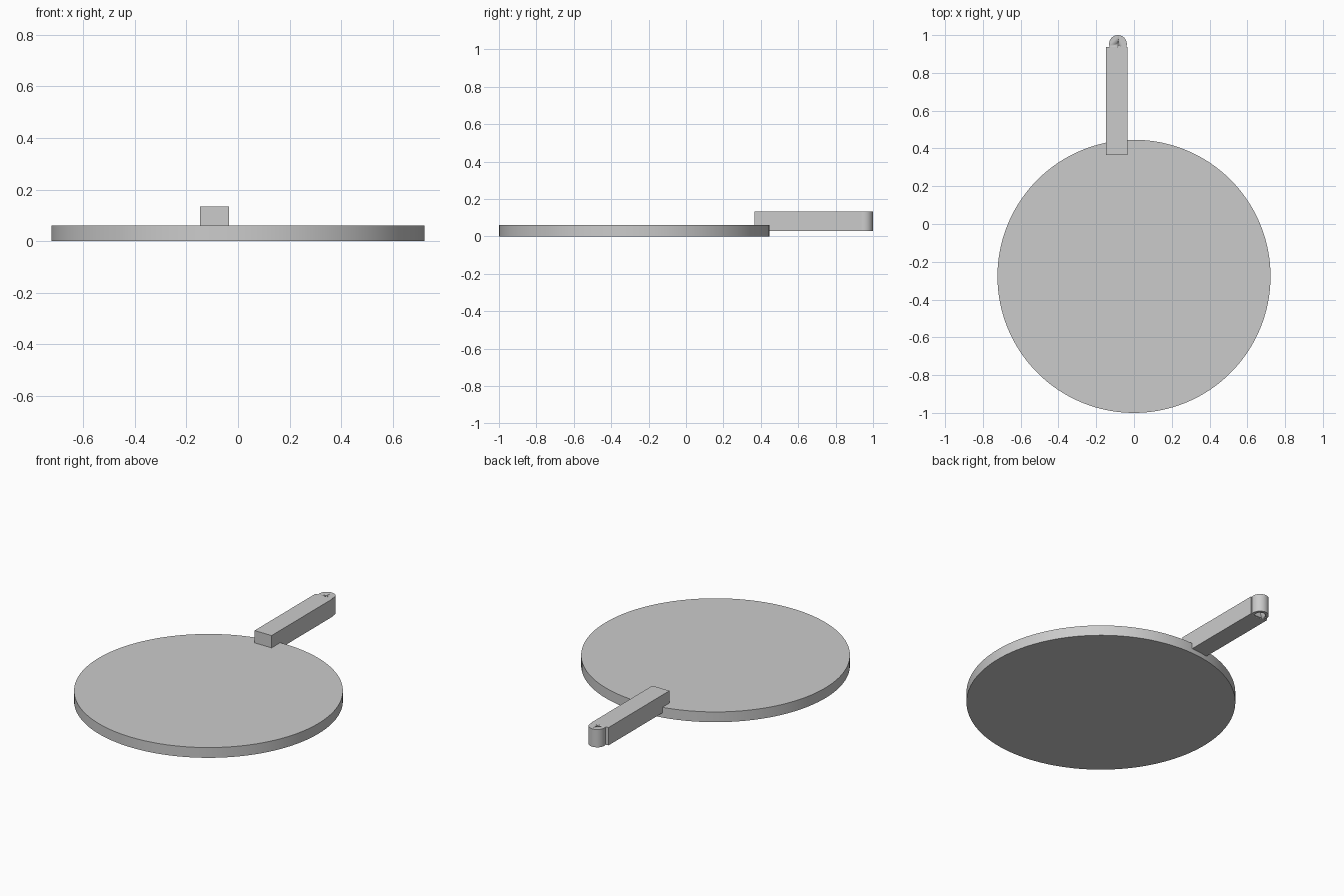
import bpy

default = bpy.data.objects.get("Cube")
if default:
    bpy.data.objects.remove(default, do_unlink=True)

grey = bpy.data.materials.new("light_grey")
grey.use_nodes = True
colour = (0.6, 0.6, 0.6, 1)
grey.diffuse_color = colour
grey.node_tree.nodes["Principled BSDF"].inputs["Base Color"].default_value = colour


def finish(name):
    ob = bpy.context.object
    ob.name = name
    ob.data.materials.append(grey)
    bpy.ops.object.transform_apply(location=False, rotation=False, scale=True)
    return ob


def cone(name, x, y, z0, z1, r0, r1, sides):
    bpy.ops.mesh.primitive_cone_add(vertices=sides, radius1=r0, radius2=r1, depth=z1 - z0,
                                    location=(x, y, (z0 + z1) / 2))
    ob = finish(name)
    bpy.ops.object.shade_smooth_by_angle()
    return ob


BOTTOM, TOP = 0.028, 0.134
END_X, END_Y = -0.085, 0.953

# Round flat plate
cone("round_plate", 0, -0.277, 0, 0.061, 0.723, 0.723, 128)

# Square bar handle resting into the rim
bpy.ops.mesh.primitive_cube_add(size=1, location=(-0.091, 0.651, (BOTTOM + TOP) / 2))
bpy.context.object.scale = (0.112, 0.572, TOP - BOTTOM)
finish("handle_bar")

# Rounded handle end with a tapered socket bored from below
end = cone("handle_end", END_X, END_Y, BOTTOM, TOP, 0.047, 0.047, 48)
cutter = cone("socket_cutter", END_X, END_Y, BOTTOM - 0.01, TOP + 0.002, 0.032, 0.003, 32)
cutter.hide_render = True
cutter.hide_set(True)
bore = end.modifiers.new("socket", "BOOLEAN")
bore.operation = "DIFFERENCE"
bore.solver = "EXACT"
bore.object = cutter
